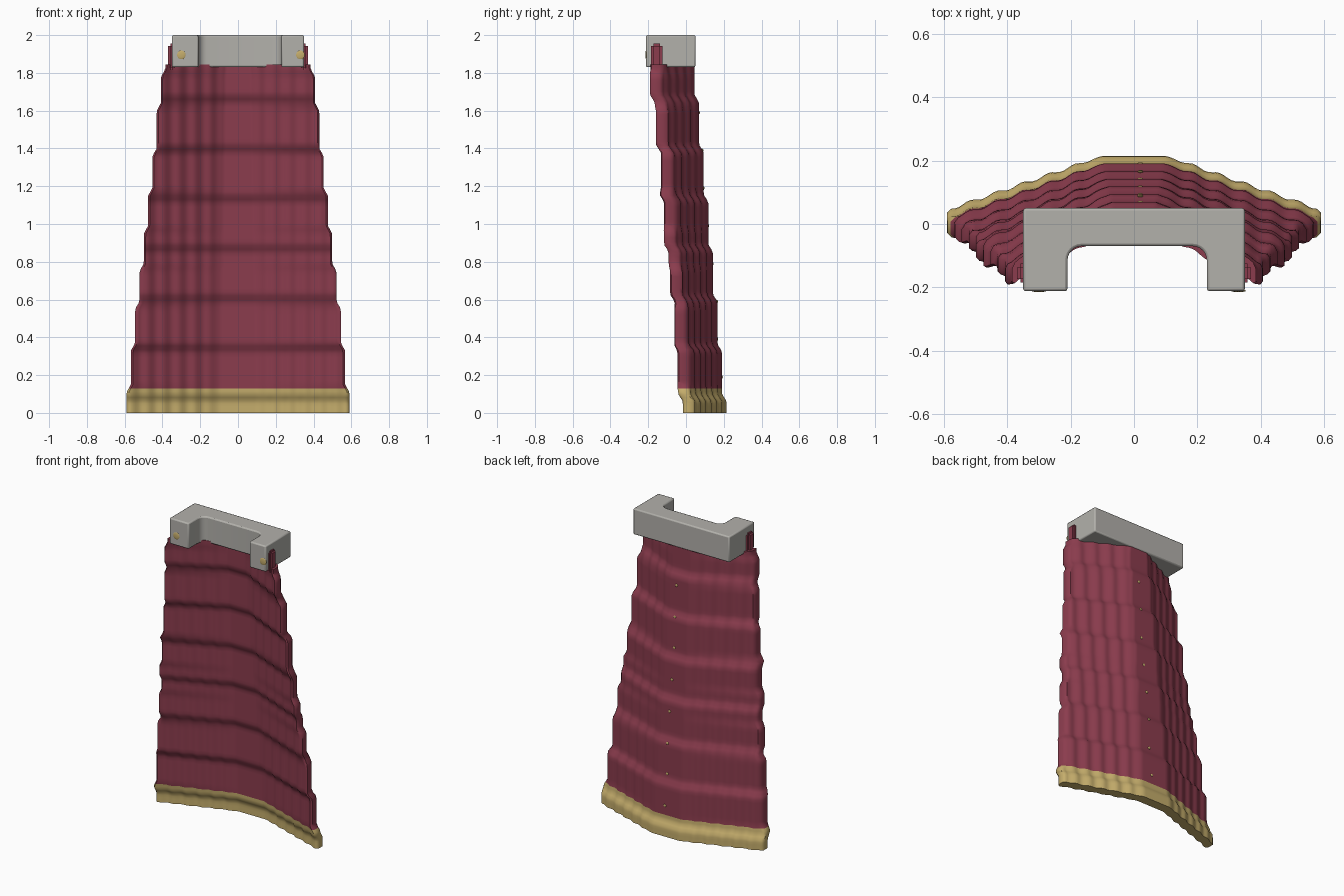
import bpy, bmesh, math
from mathutils import Matrix

if "Cube" in bpy.data.objects:
    bpy.data.objects.remove(bpy.data.objects["Cube"])


def material(name, rgb):
    m = bpy.data.materials.new(name)
    m.diffuse_color = (*rgb, 1)
    m.use_nodes = True
    m.node_tree.nodes["Principled BSDF"].inputs["Base Color"].default_value = m.diffuse_color
    return m


RED = material("wine red cloth", (0.258, 0.045, 0.075))
GOLD = material("gold trim", (0.56, 0.42, 0.15))
GREY = material("light grey", (0.45, 0.44, 0.41))


def finish(bm, name, mats, angle=40):
    bmesh.ops.recalc_face_normals(bm, faces=bm.faces)
    me = bpy.data.meshes.new(name)
    bm.to_mesh(me)
    bm.free()
    ob = bpy.data.objects.new(name, me)
    bpy.context.collection.objects.link(ob)
    for m in mats:
        me.materials.append(m)
    bpy.context.view_layer.objects.active = ob
    ob.select_set(True)
    bpy.ops.object.shade_smooth_by_angle(angle=math.radians(angle))
    ob.select_set(False)
    return ob


def steps(z, levels, soft=0.025):
    """Number of tiers passed at height z, with softened risers."""
    total = 0
    for lv in levels:
        t = min(1, max(0, (z - lv + soft) / (2 * soft)))
        total += t * t * (3 - 2 * t)
    return total


WIDTH_STEPS = [0.13, 0.35, 0.57, 0.77, 0.97, 1.17, 1.38, 1.62, 1.80]
DEPTH_STEPS = [0.08 + 0.264 * k for k in range(7)]
THICK, TRIM, TOP = 0.065, 0.13, 1.845


def half_width(z):
    return 0.59 - 0.0228 * steps(z, WIDTH_STEPS)


def back_y(u, z):
    """Rear surface of the cape; u runs from -1 to 1 across it."""
    a = abs(u)
    y = 0.215 - 0.0243 * steps(z, DEPTH_STEPS)
    slope = max(0, a - 0.17) / 0.83
    ripple = 0.005 * math.sin(a * half_width(z) * math.tau / 0.083) * min(1, slope * 6)
    return y - 0.17 * slope + ripple


# cape: closed tiered sheet with a gold hem
bm = bmesh.new()
NU = 96
zs = [TRIM * i / 8 for i in range(9)] + [TRIM + (TOP - TRIM) * i / 84 for i in range(1, 85)]
rings = []
for z in zs:
    w = half_width(z)
    us = [-1 + 2 * i / NU for i in range(NU + 1)]
    ring = []
    for side, order in ((0, us), (1, us[::-1])):
        for u in order:
            edge = max(0, abs(u) - 0.98) / 0.02      # rounded side edges
            y = back_y(u, z) - side * THICK + (0.012 * edge if side else -0.012 * edge)
            ring.append(bm.verts.new((u * w, y, z)))
    rings.append(ring)
n = len(rings[0])
for j in range(len(zs) - 1):
    for i in range(n):
        k = (i + 1) % n
        f = bm.faces.new((rings[j][i], rings[j][k], rings[j + 1][k], rings[j + 1][i]))
        f.material_index = 1 if zs[j + 1] <= TRIM + 1e-6 else 0
for ring, mat in ((rings[0], 1), (rings[-1], 0)):
    for i in range(NU):
        f = bm.faces.new((ring[i], ring[i + 1], ring[n - 2 - i], ring[n - 1 - i]))
        f.material_index = mat
finish(bm, "cape", [RED, GOLD], 50)

# collar: U-shaped yoke with rounded inner corners
L, R, NOTCH, RAD = -0.21, 0.23, -0.07, 0.045
pts = [(-0.35, 0.05), (-0.35, -0.212), (L, -0.212)]
for cx, a0 in ((L + RAD, 180), (R - RAD, 90)):
    for i in range(7):
        a = math.radians(a0 - 15 * i)
        pts.append((cx + RAD * math.cos(a), NOTCH - RAD + RAD * math.sin(a)))
pts += [(R, -0.212), (0.35, -0.212), (0.35, 0.05)]
bm = bmesh.new()
face = bm.faces.new([bm.verts.new((x, y, 1.83)) for x, y in pts])
ext = bmesh.ops.extrude_face_region(bm, geom=[face])
for v in ext["geom"]:
    if isinstance(v, bmesh.types.BMVert):
        v.co.z = 2.0
collar = finish(bm, "collar", [GREY])
bev = collar.modifiers.new("soft edges", "BEVEL")
bev.width, bev.segments, bev.limit_method = 0.008, 2, "ANGLE"

# shoulder tabs: cape cloth rising beside the collar
for sx in (-1, 1):
    bm = bmesh.new()
    bmesh.ops.create_cube(bm, size=1, matrix=Matrix.Translation((sx * 0.352, -0.155, 1.885))
                          @ Matrix.Diagonal((0.036, 0.06, 0.14, 1)))
    bmesh.ops.bevel(bm, geom=bm.edges[:], offset=0.012, segments=2, affect="EDGES")
    finish(bm, "shoulder_tab", [RED])


def stud(name, x, y, z, r, depth):
    bm = bmesh.new()
    bmesh.ops.create_uvsphere(bm, u_segments=16, v_segments=8, radius=1,
                              matrix=Matrix.Translation((x, y, z)) @ Matrix.Diagonal((r, depth, r, 1)))
    finish(bm, name, [GOLD])


# clasps on the collar front
for x in (-0.30, 0.33):
    stud("clasp", x, -0.211, 1.895, 0.024, 0.004)

# row of tiny studs down the back
for i in range(8):
    z = 0.19 + 0.2 * i
    stud("back_stud", 0.02, back_y(0, z), z, 0.009, 0.004)
